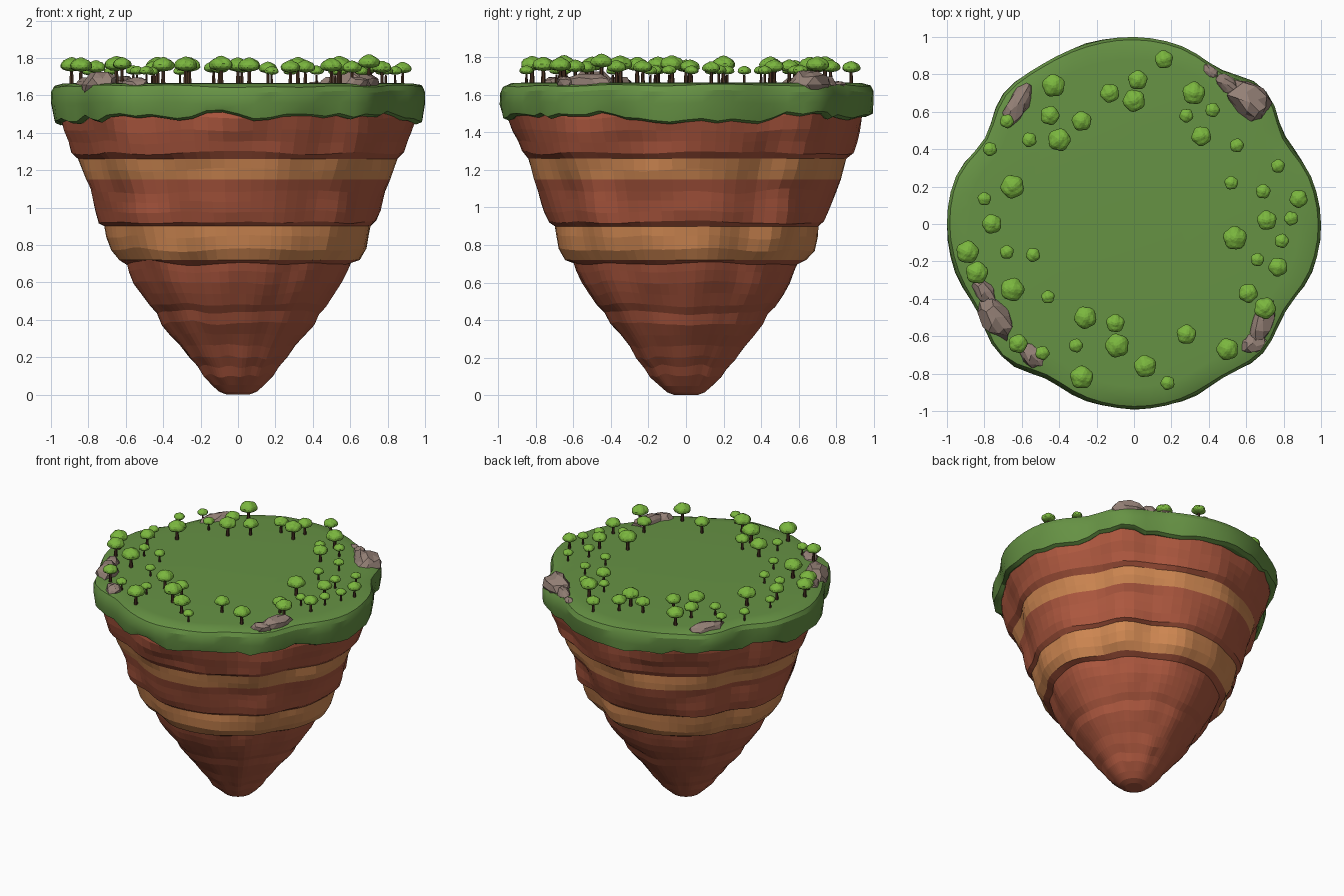
import bpy, bmesh, math, random
from mathutils import Vector, Matrix, noise

if "Cube" in bpy.data.objects:
    bpy.data.objects.remove(bpy.data.objects["Cube"])

random.seed(4)
SEG = 72


def material(name, rgb):
    m = bpy.data.materials.new(name)
    lin = [(c / 255 / 12.92) if c < 11 else ((c / 255 + 0.055) / 1.055) ** 2.4 for c in rgb]
    m.diffuse_color = (*lin, 1)
    m.use_nodes = True
    m.node_tree.nodes["Principled BSDF"].inputs["Base Color"].default_value = m.diffuse_color
    return m


GRASS = material("grass green", (102, 146, 68))
LEAF = material("leaf green", (122, 182, 62))
CLAY = material("red clay", (174, 88, 63))
TAN = material("tan clay", (208, 136, 82))
STONE = material("grey brown stone", (148, 128, 118))
BARK = material("dark bark", (72, 48, 34))


def add_object(name, mesh, loc=(0, 0, 0), scale=(1, 1, 1), turn=0):
    ob = bpy.data.objects.new(name, mesh)
    ob.location, ob.scale, ob.rotation_euler.z = loc, scale, turn
    bpy.context.collection.objects.link(ob)
    return ob


def to_mesh(name, bm, *mats):
    bmesh.ops.recalc_face_normals(bm, faces=bm.faces)
    mesh = bpy.data.meshes.new(name)
    bm.to_mesh(mesh)
    bm.free()
    for m in mats:
        mesh.materials.append(m)
    return mesh


def loft(rings):
    """Skin a stack of closed rings and cap both ends."""
    bm = bmesh.new()
    loops = [[bm.verts.new(p) for p in ring] for ring in rings]
    for a, b in zip(loops, loops[1:]):
        for i in range(SEG):
            j = (i + 1) % SEG
            bm.faces.new((a[i], a[j], b[j], b[i]))
    bm.faces.new(loops[0])
    bm.faces.new(loops[-1])
    return bm


# Island outline: radius every 15 degrees, smoothly interpolated
OUTLINE = [1.0, .98, .93, 1.0, .945, .985, 1.0, .995, .985, .985, .92, .985,
           1.0, .985, .96, 1.005, .945, .975, .99, .98, .95, .975, .935, .985]


def outline(t):
    f = (t / math.tau * 24) % 24
    i = int(f)
    p = [OUTLINE[(i + k) % 24] for k in (-1, 0, 1, 2)]
    u = f - i
    return p[1] + .5 * u * (p[2] - p[0] + u * (2 * p[0] - 5 * p[1] + 4 * p[2] - p[3]
                            + u * (3 * (p[1] - p[2]) + p[3] - p[0])))


ANGLES = [math.tau * i / SEG for i in range(SEG)]


def wobble(t, z, freq, seed):
    return noise.noise(Vector((math.cos(t) * freq, math.sin(t) * freq, z * 5 + seed)))


# Layered clay cone, with two tan strata
PROFILE = [(0, .06), (.015, .10), (.05, .14), (.1, .19), (.15, .22), (.2, .265), (.26, .305),
           (.32, .355), (.38, .405), (.44, .435), (.48, .475), (.54, .515), (.6, .55), (.66, .575),
           (.70, .59), (.72, .635), (.77, .675), (.84, .695), (.90, .705), (.92, .735),
           (.98, .755), (1.04, .77), (1.09, .785), (1.15, .81), (1.2, .825), (1.26, .84),
           (1.29, .875), (1.35, .895), (1.41, .92), (1.48, .94), (1.56, .945)]
BANDS = ((.72, .90), (1.15, 1.26))
rings = []
for z, r in PROFILE:
    exact = any(abs(z - e) < .001 for b in BANDS for e in b)
    ring = []
    for t in ANGLES:
        rad = r * (1 + (outline(t) - .99) * min(1, z) + .035 * wobble(t, z, 3, 1) * min(1, z * 4))
        dz = 0 if exact or z < .1 else .022 * wobble(t, z, 2.5, 7)
        ring.append((rad * math.cos(t), rad * math.sin(t), z + dz))
    rings.append(ring)
bm = loft(rings)
for f in bm.faces:
    zc = f.calc_center_median().z
    f.material_index = int(any(a < zc < b for a, b in BANDS) and len(f.verts) == 4)
add_object("clay_cone", to_mesh("clay_cone", bm, CLAY, TAN))

# Grass cap with a rounded rim and a ragged hanging hem
rings = []
for k, (s, z) in enumerate([(.86, 1.50), (.955, None), (.985, None), (1.0, 1.56),
                            (1.0, 1.62), (.985, 1.65), (.94, 1.662), (.88, 1.665)]):
    ring = []
    for i, t in enumerate(ANGLES):
        o = outline(t)
        hem = 1.49 - .035 * max(0, math.cos(2 * t)) + .05 * wobble(t, 0, 4, 3) \
            + .03 * wobble(t, 0, 11, 5)
        h = z if z else hem + (.0 if k == 1 else .012)
        rad = s * o + (.018 * wobble(t, h, 4, 9) if 0 < k < 4 else 0)
        rad = min(rad, 1.0)
        if k in (3, 4, 5):
            h += .014 * wobble(t, 0, 3.5, 12 + k * .2)
        ring.append((rad * math.cos(t), rad * math.sin(t), h))
    rings.append(ring)
cap = add_object("grass_cap", to_mesh("grass_cap", loft(rings), GRASS))
bpy.context.view_layer.objects.active = cap
cap.select_set(True)
bpy.ops.object.shade_smooth_by_angle(angle=math.radians(25))
cap.select_set(False)


# Lobed tree crown of unit radius with a flattened underside
def crown_mesh(seed):
    bm = bmesh.new()
    bmesh.ops.create_icosphere(bm, subdivisions=3, radius=1)
    lobes = [Vector((0, 0, 1))]
    for n, lift, off in ((5, .3, seed), (4, .75, seed + .6)):
        for i in range(n):
            a = off + math.tau * i / n
            lobes.append(Vector((math.cos(a), math.sin(a), lift)).normalized())
    for v in bm.verts:
        d = v.co.normalized()
        near = max(d.dot(l) for l in lobes)
        v.co = d * (.62 + .42 * max(0, near) ** 2)
        v.co.z *= .85 if v.co.z > 0 else .6
    return to_mesh("crown", bm, LEAF)


# Tapered trunk, one unit high
def trunk_mesh():
    bm = bmesh.new()
    bmesh.ops.create_cone(bm, segments=6, radius1=.22, radius2=.15, depth=1, cap_ends=True,
                          matrix=Matrix.Translation((0, 0, .5)))
    return to_mesh("trunk", bm, BARK)


CROWNS = [crown_mesh(s) for s in (0, 1.3, 2.9)]
TRUNK = trunk_mesh()
LARGE = [(0, .66), (-.43, .74), (-.40, .45), (-.65, .20), (-.89, -.15), (-.84, -.26), (-.65, -.35),
         (-.26, -.50), (-.09, -.65), (-.28, -.82), (.06, -.76), (.50, -.67), (.70, -.45),
         (.54, -.075), (.32, .70)]
MEDIUM = [(.16, .88), (.02, .77), (-.13, .70), (-.45, .58), (-.28, .55), (-.76, 0), (-.10, -.53),
          (-.62, -.64), (.28, -.59), (.61, -.37), (.77, -.23), (.71, .02), (.88, .135), (.36, .47)]
SMALL = [(-.56, .45), (-.68, .55), (-.77, .40), (-.80, .135), (-.68, -.15), (-.54, -.165),
         (-.46, -.39), (-.31, -.65), (-.49, -.69), (.18, -.85), (.66, -.19), (.79, -.09),
         (.84, .03), (.69, .175), (.52, .22), (.77, .31), (.55, .42), (.28, .58), (.42, .61)]
for spots, size in ((LARGE, .062), (MEDIUM, .051), (SMALL, .038)):
    for x, y in spots:
        s = size * random.uniform(.95, 1.05)
        base = 1.655 + (.02 if (x, y) in ((.70, -.45), (-.62, -.64)) else 0)
        add_object("tree_trunk", TRUNK, (x, y, base), (s, s, s * 1.4))
        add_object("tree_crown", random.choice(CROWNS), (x, y, base + .025 + s * 1.15),
                   (s, s, s), random.uniform(0, 6.28))


# Faceted boulders along the rim: x, y, length, width, height, turn in degrees
ROCKS = [(.62, .65, .13, .09, .085, -45), (.50, .745, .07, .045, .05, -40),
         (.41, .815, .045, .03, .02, -35), (-.62, .64, .13, .06, .055, 60),
         (-.74, -.50, .13, .08, .08, -55), (-.80, -.36, .09, .05, .045, -60),
         (-.55, -.70, .09, .055, .045, -45), (.69, -.52, .12, .06, .065, 70),
         (.635, -.635, .08, .05, .05, 20)]
for n, (x, y, l, w, h, turn) in enumerate(ROCKS):
    bm = bmesh.new()
    bmesh.ops.create_icosphere(bm, subdivisions=2, radius=1)
    for v in bm.verts:
        v.co *= 1 + .35 * noise.noise(v.co * 1.3 + Vector((n * 3.7, 0, 0)))
        v.co.z = min(v.co.z, .88)
    bmesh.ops.dissolve_limit(bm, angle_limit=math.radians(20), verts=bm.verts, edges=bm.edges)
    add_object("rim_rock", to_mesh("rim_rock", bm, STONE), (x, y, 1.655), (l, w, h),
               math.radians(turn))
